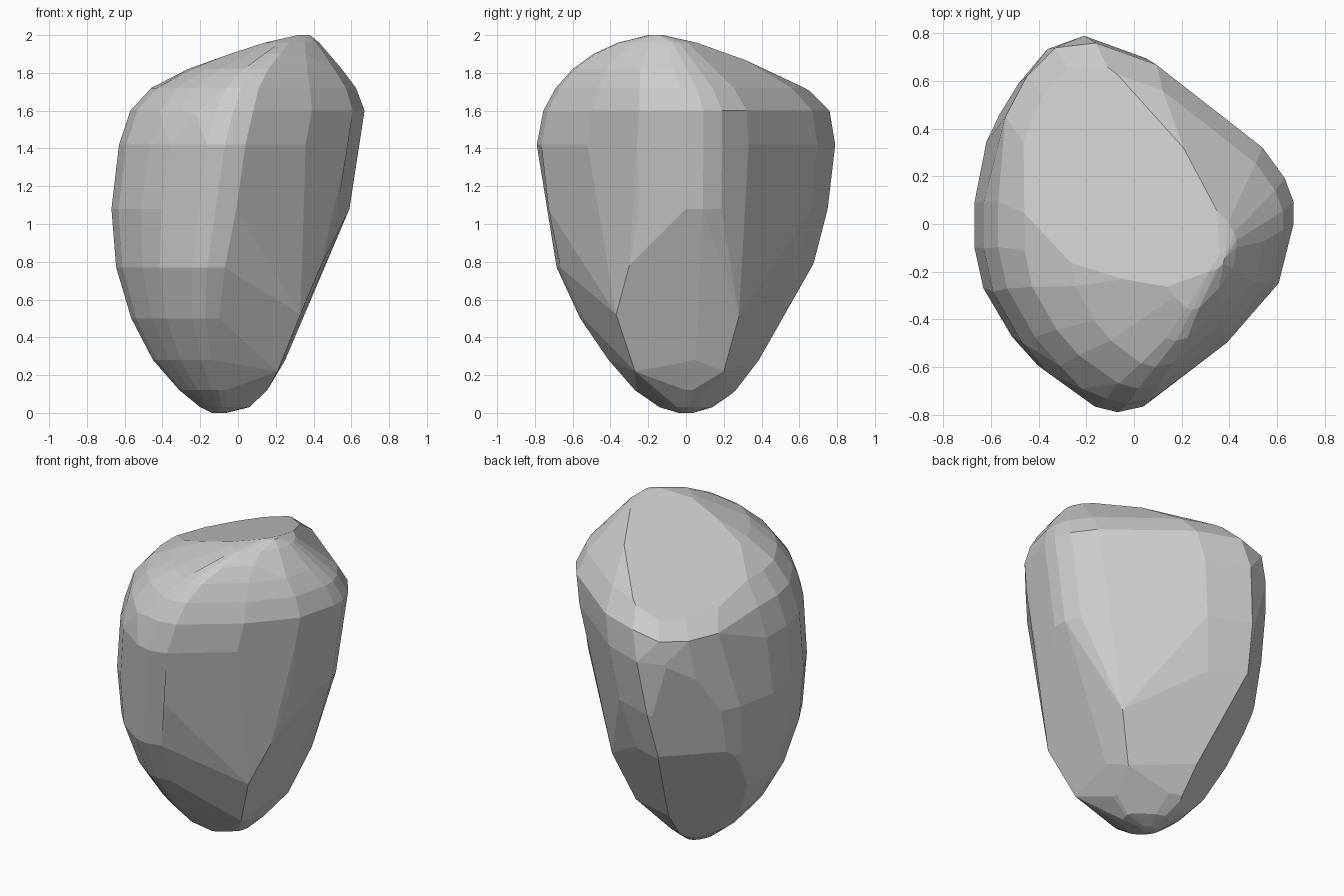
import bpy, bmesh, math
from mathutils import Vector

if "Cube" in bpy.data.objects:
    bpy.data.objects.remove(bpy.data.objects["Cube"])

# plan outline of the boulder, normalised to -1..1 (x, y)
OUTLINE = [(-1, .12), (-1, -.13), (-.94, -.36), (-.75, -.63), (-.58, -.79),
           (-.27, -.97), (-.12, -1), (.05, -.97), (.28, -.84), (.55, -.66),
           (.9, -.33), (1, 0), (1, .12), (.94, .25), (.79, .42), (.3, .73),
           (.07, .88), (-.34, 1), (-.58, .93), (-.75, .76), (-.92, .46)]

# height, then x range and y range of the section
LEVELS = [(0, -.14, -.06, -.04, .04), (.03, -.2, .06, -.14, .14),
          (.12, -.31, .155, -.27, .27), (.28, -.45, .25, -.41, .41),
          (.5, -.565, .32, -.56, .55), (.77, -.645, .45, -.685, .67),
          (1.08, -.67, .59, -.75, .75), (1.42, -.63, .645, -.79, .79),
          (1.6, -.57, .67, -.755, .76), (1.72, -.46, .625, -.69, .64),
          (1.82, -.27, .55, -.6, .46), (1.9, -.06, .48, -.49, .31),
          (1.96, .1, .43, -.36, .16), (2, .28, .38, -.2, -.1)]

# extra corners: boxy lower right side, front left and back left shoulders
CORNERS = [(.33, -.37, .52), (.32, .28, .51), (.44, -.3, .78),
           (.21, -.27, .22), (.21, .2, .22),
           (-.22, -.69, 1.58), (-.02, -.55, 1.79), (-.2, -.49, 1.75),
           (-.4, -.54, 1.53),
           (-.54, .45, 1.56), (-.45, .62, 1.55), (-.33, .74, 1.56)]

# flat cuts (point, outward normal): sloping top, back left side, its underside
CUTS = [((.36, -.15, 2.005), (-.3, .2, 1)),
        ((-.48, .48, .8), (-.707, .707, -.16)),
        ((-.48, .48, .8), (-.707, .707, -.58))]

bm = bmesh.new()
for z, x0, x1, y0, y1 in LEVELS:
    for u, v in OUTLINE:
        bm.verts.new(((x0 + x1) / 2 + u * (x1 - x0) / 2,
                      (y0 + y1) / 2 + v * (y1 - y0) / 2, z))
for c in CORNERS:
    bm.verts.new(c)

# convex skin over all points, dropping the ones left inside
res = bmesh.ops.convex_hull(bm, input=bm.verts[:])
junk = {g for g in res["geom_interior"] + res["geom_unused"]
        if isinstance(g, bmesh.types.BMVert)}
bmesh.ops.delete(bm, geom=list(junk), context='VERTS')

# broad flat facets
for co, no in CUTS:
    bmesh.ops.bisect_plane(bm, geom=bm.verts[:] + bm.edges[:] + bm.faces[:],
                           plane_co=co, plane_no=Vector(no).normalized(),
                           clear_outer=True)
    bmesh.ops.holes_fill(bm, edges=[e for e in bm.edges if e.is_boundary], sides=0)

# merge tiny edges and nearly coplanar triangles
bmesh.ops.remove_doubles(bm, verts=bm.verts[:], dist=.015)
bmesh.ops.dissolve_limit(bm, angle_limit=math.radians(6),
                         verts=bm.verts[:], edges=bm.edges[:])
bmesh.ops.recalc_face_normals(bm, faces=bm.faces[:])

mesh = bpy.data.meshes.new("boulder")
bm.to_mesh(mesh)
bm.free()
bpy.context.collection.objects.link(bpy.data.objects.new("boulder", mesh))
